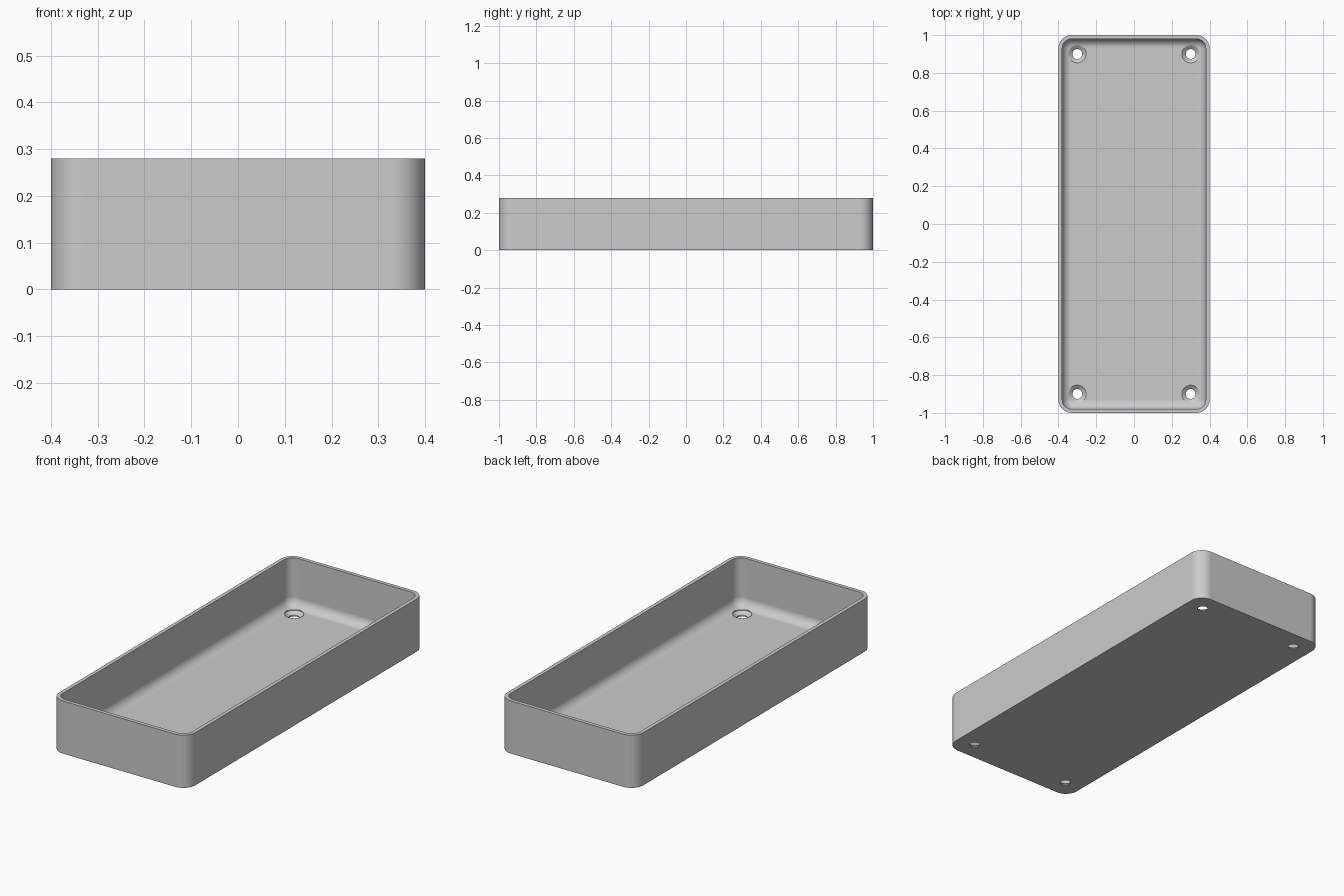
import bpy, bmesh
from math import sin, cos, pi

cube = bpy.data.objects.get("Cube")
if cube:
    bpy.data.objects.remove(cube, do_unlink=True)

HALF_X, HALF_Y, HEIGHT = 0.4, 1.0, 0.28
WALL, FLOOR, CORNER = 0.02, 0.024, 0.07
FILLET = CORNER - WALL - 0.002
STEPS = 10

grey = bpy.data.materials.new("plain grey")
grey.use_nodes = True
grey.diffuse_color = (0.6, 0.6, 0.6, 1)
grey.node_tree.nodes["Principled BSDF"].inputs["Base Color"].default_value = (0.6, 0.6, 0.6, 1)


def make_object(name, bm):
    bmesh.ops.recalc_face_normals(bm, faces=bm.faces)
    mesh = bpy.data.meshes.new(name)
    bm.to_mesh(mesh)
    bm.free()
    mesh.materials.append(grey)
    obj = bpy.data.objects.new(name, mesh)
    bpy.context.collection.objects.link(obj)
    return obj


def rounded_ring(bm, inset, z):
    """Rounded rectangle of vertices, inset from the outer wall."""
    r = CORNER - inset
    ring = []
    for quarter, (sx, sy) in enumerate([(1, 1), (-1, 1), (-1, -1), (1, -1)]):
        for i in range(STEPS + 1):
            a = (quarter + i / STEPS) * pi / 2
            ring.append(bm.verts.new((sx * (HALF_X - CORNER) + r * cos(a),
                                      sy * (HALF_Y - CORNER) + r * sin(a), z)))
    return ring


def circle_ring(bm, x, y, r, z, n=32):
    return [bm.verts.new((x + r * cos(2 * pi * i / n), y + r * sin(2 * pi * i / n), z))
            for i in range(n)]


def skin(bm, rings):
    """Bridge consecutive rings and cap both ends."""
    for a, b in zip(rings, rings[1:]):
        for i in range(len(a)):
            j = (i + 1) % len(a)
            bm.faces.new((a[i], a[j], b[j], b[i]))
    bm.faces.new(rings[0])
    bm.faces.new(rings[-1])


# Tray: outer wall, rim, inner wall, then a rounded cove down to the floor
profile = [(0, 0), (0, HEIGHT), (WALL, HEIGHT)]
for i in range(STEPS + 1):
    a = i / STEPS * pi / 2
    profile.append((WALL + FILLET * (1 - cos(a)), FLOOR + FILLET * (1 - sin(a))))
bm = bmesh.new()
skin(bm, [rounded_ring(bm, inset, z) for inset, z in profile])
tray = make_object("tray", bm)

# Countersunk screw holes in the four corners
bm = bmesh.new()
for x in (-0.3, 0.3):
    for y in (-0.9, 0.9):
        skin(bm, [circle_ring(bm, x, y, r, z) for r, z in
                  [(0.026, -0.05), (0.026, 0.006), (0.047, FLOOR - 0.002), (0.047, 0.12)]])
cutter = make_object("screw_hole_cutter", bm)
cutter.hide_render = True

cut = tray.modifiers.new("screw_holes", "BOOLEAN")
cut.operation = "DIFFERENCE"
cut.solver = "EXACT"
cut.object = cutter

bpy.ops.object.select_all(action="DESELECT")
tray.select_set(True)
bpy.context.view_layer.objects.active = tray
bpy.ops.object.modifier_apply(modifier=cut.name)
bpy.data.objects.remove(cutter, do_unlink=True)

# Smooth corners and cove, crisp rim and hole edges
bpy.ops.object.shade_smooth_by_angle(angle=pi / 6)
weighted = tray.modifiers.new("even_shading", "WEIGHTED_NORMAL")
weighted.keep_sharp = True
